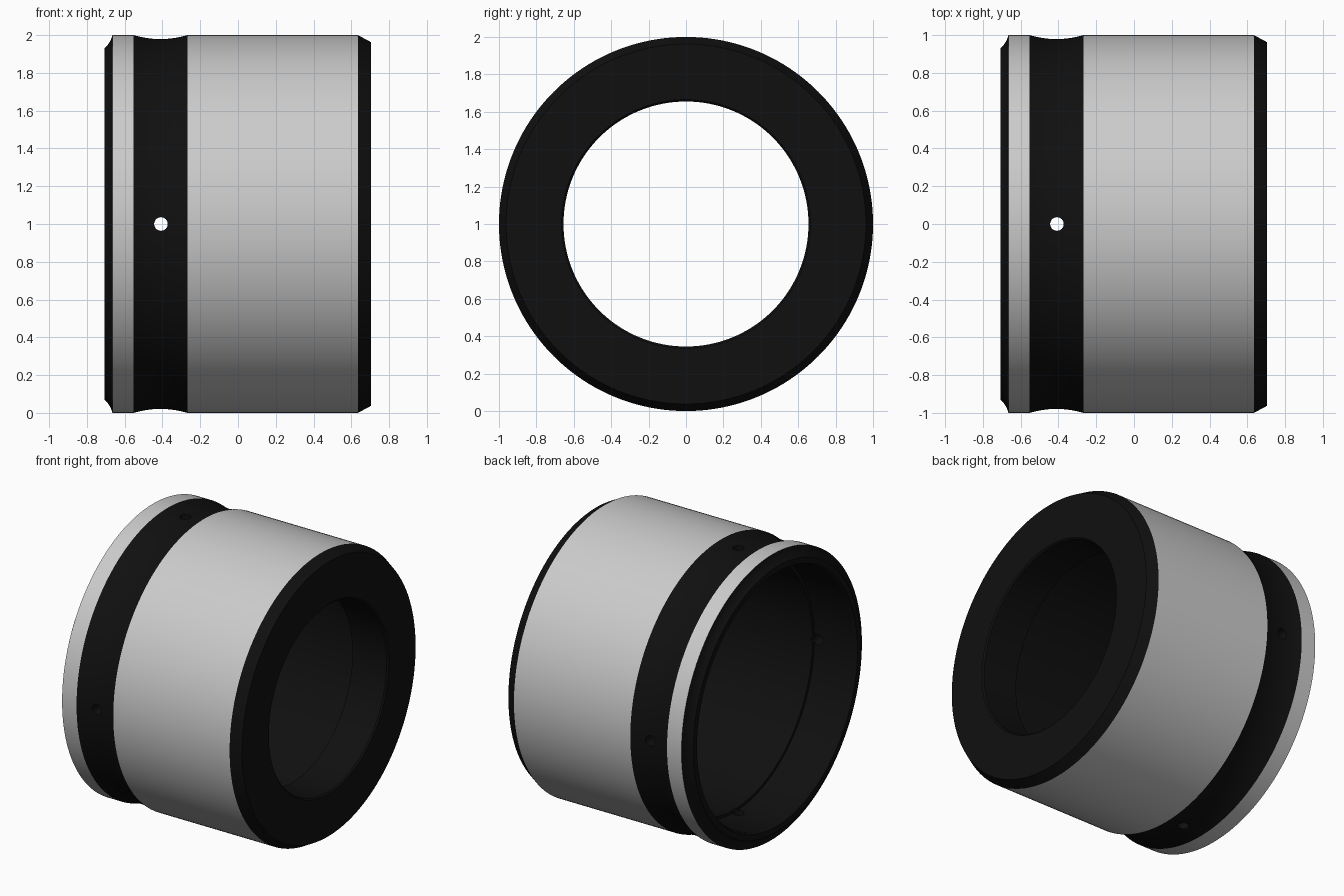
import bpy, bmesh, math
from mathutils import Matrix

if "Cube" in bpy.data.objects:
    bpy.data.objects.remove(bpy.data.objects["Cube"])

SEG = 160
black = bpy.data.materials.new("black")
black.diffuse_color = (0.005, 0.005, 0.005, 1)
black.use_nodes = True
black.node_tree.nodes["Principled BSDF"].inputs["Base Color"].default_value = black.diffuse_color


def arc(p, q, sag, n):
    """Points from p to q, bowed towards the axis by sag (parabolic)."""
    dx, dr = q[0] - p[0], q[1] - p[1]
    ln = math.hypot(dx, dr)
    pts = []
    for i in range(n):
        t = i / n
        s = 4 * sag * t * (1 - t)
        pts.append((p[0] + dx * t + dr / ln * s, p[1] + dr * t - dx / ln * s))
    return pts


# Closed profile as runs of (points, is_black); each run ends where the next begins
runs = [
    (arc((-.708, .93), (-.665, 1), .007, 6), 1),      # concave front edge
    ([(-.665, 1)], 0),                                # narrow rim
    (arc((-.553, 1), (-.268, 1), .021, 14), 1),       # shallow groove
    ([(-.268, 1)], 0),                                # main barrel
    ([(.635, 1), (.705, .962), (.705, .665), (.695, .655),   # rear bevel, face, bore
      (.43, .655), (.43, .86), (-.38, .86), (-.38, .88), (-.69, .88), (-.708, .89)], 1),
]
profile = [(x, r, m) for pts, m in runs for x, r in pts]

# Revolve the profile around the x axis
bm = bmesh.new()
rings = [[bm.verts.new((x, r * math.cos(2 * math.pi * k / SEG), 1 + r * math.sin(2 * math.pi * k / SEG)))
          for k in range(SEG)] for x, r, m in profile]
for i, ring in enumerate(rings):
    nxt = rings[(i + 1) % len(rings)]
    for k in range(SEG):
        j = (k + 1) % SEG
        f = bm.faces.new((ring[k], ring[j], nxt[j], nxt[k]))
        f.material_index = profile[i][2]
bmesh.ops.recalc_face_normals(bm, faces=bm.faces)
me = bpy.data.meshes.new("sleeve")
bm.to_mesh(me)
bm.free()
sleeve = bpy.data.objects.new("sleeve", me)
me.materials.append(None)
me.materials.append(black)
bpy.context.collection.objects.link(sleeve)

# Four radial pin holes in the groove
bm = bmesh.new()
for side in range(4):
    mat = (Matrix.Translation((-.408, 0, 1)) @ Matrix.Rotation(side * math.pi / 2, 4, 'X')
           @ Matrix.Translation((0, 0, .93)))
    bmesh.ops.create_cone(bm, cap_ends=True, segments=24, radius1=.036, radius2=.036, depth=.3, matrix=mat)
for f in bm.faces:
    f.material_index = 1
cm = bpy.data.meshes.new("hole_cutter")
bm.to_mesh(cm)
bm.free()
cm.materials.append(None)
cm.materials.append(black)
cutter = bpy.data.objects.new("hole_cutter", cm)
cutter.hide_render = True
bpy.context.collection.objects.link(cutter)

mod = sleeve.modifiers.new("holes", 'BOOLEAN')
mod.operation = 'DIFFERENCE'
mod.solver = 'EXACT'
mod.object = cutter
bpy.ops.object.select_all(action='DESELECT')
sleeve.select_set(True)
bpy.context.view_layer.objects.active = sleeve
bpy.ops.object.modifier_apply(modifier=mod.name)
bpy.data.objects.remove(cutter)
bpy.ops.object.shade_smooth_by_angle(angle=math.radians(14))
